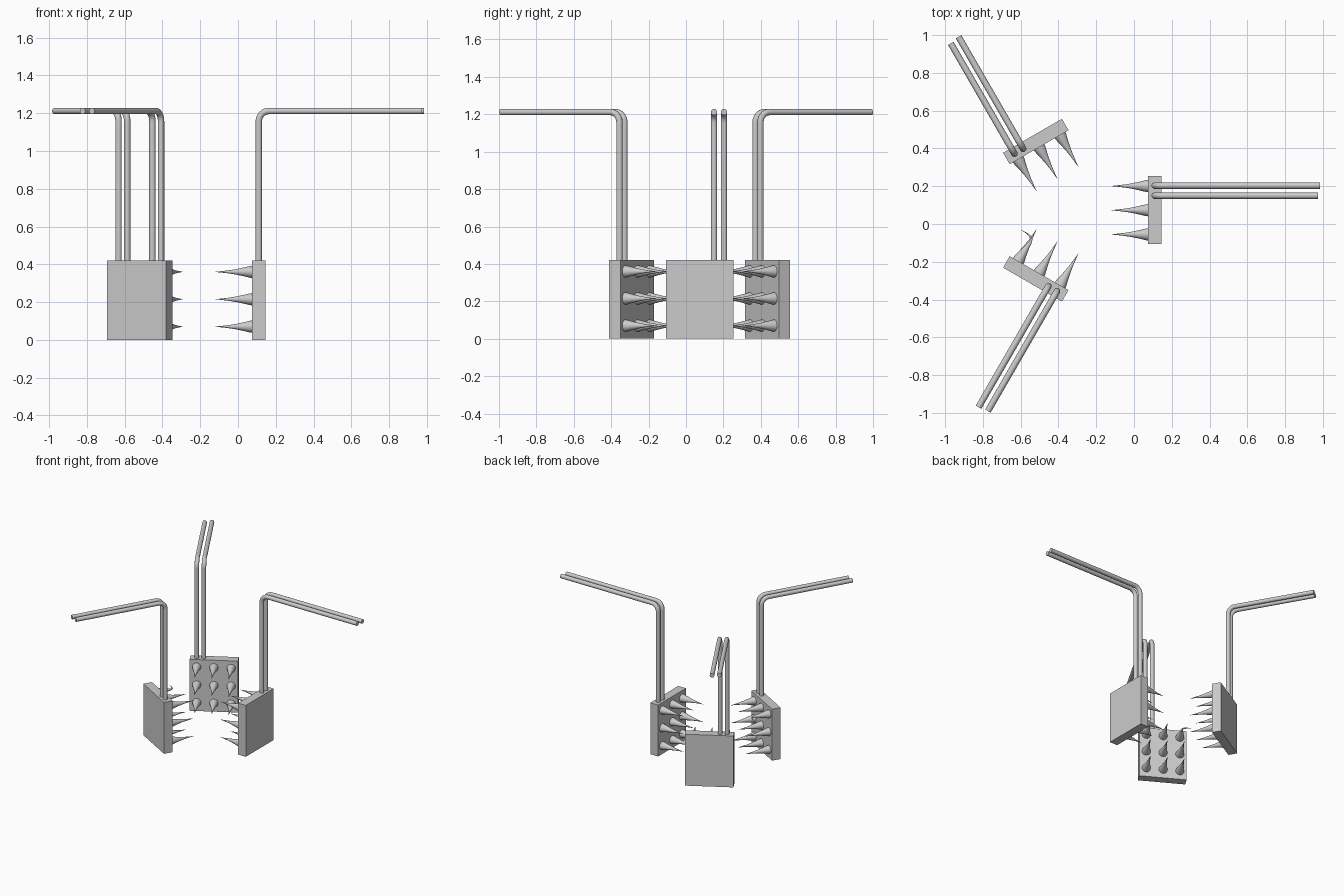
import bpy, bmesh, math
from mathutils import Vector, Matrix

if "Cube" in bpy.data.objects:
    bpy.data.objects.remove(bpy.data.objects["Cube"])

HUB = Vector((-0.31, 0.073, 0))


def finish(bm, name, mat, smooth=True):
    bmesh.ops.recalc_face_normals(bm, faces=bm.faces)
    me = bpy.data.meshes.new(name)
    bm.to_mesh(me)
    bm.free()
    ob = bpy.data.objects.new(name, me)
    bpy.context.collection.objects.link(ob)
    ob.matrix_world = mat
    if smooth:
        bpy.context.view_layer.objects.active = ob
        ob.select_set(True)
        bpy.ops.object.shade_smooth_by_angle(angle=math.radians(40))
        ob.select_set(False)
    return ob


def sweep(bm, pts, radii, side, n=20):
    """Round tube of varying radius along a planar path; side is normal to that plane."""
    pts = [Vector(p) for p in pts]
    rings = []
    for i, (p, r) in enumerate(zip(pts, radii)):
        t = (pts[min(i + 1, len(pts) - 1)] - pts[max(i - 1, 0)]).normalized()
        s = Vector(side)
        u = t.cross(s).normalized()
        rings.append([bm.verts.new(p + r * (math.cos(a) * u + math.sin(a) * s))
                      for a in (2 * math.pi * k / n for k in range(n))])
    for a, b in zip(rings, rings[1:]):
        for k in range(n):
            bm.faces.new((a[k], a[(k + 1) % n], b[(k + 1) % n], b[k]))
    bm.faces.new(rings[0])
    bm.faces.new(rings[-1])


# spike outlines: (distance towards hub, sideways drift, radius)
SPIKE = [(-0.005, 0, 0.033), (0.012, 0, 0.031), (0.045, 0, 0.023), (0.085, 0, 0.0145),
         (0.125, 0, 0.008), (0.165, 0, 0.0035), (0.195, 0, 0.0005)]
HOOK = [(-0.005, 0, 0.033), (0.012, 0, 0.031), (0.045, 0.001, 0.023), (0.085, 0.003, 0.014),
        (0.115, 0.006, 0.009), (0.134, 0.003, 0.0065), (0.145, -0.01, 0.005),
        (0.151, -0.035, 0.003), (0.15, -0.068, 0.0005)]

# three arms around the hub: angle and the reach of each pipe
ARMS = [("right", 0, (0.875, 0.865)), ("back", 120, (0.675, 0.685)), ("front", 240, (0.733, 0.74))]
for label, deg, reach in ARMS:
    mat = Matrix.Translation(HUB) @ Matrix.Rotation(math.radians(deg), 4, 'Z')

    # square plate
    bm = bmesh.new()
    bmesh.ops.create_cube(bm, size=1, matrix=Matrix.Translation((0.42, 0, 0.21))
                          @ Matrix.Diagonal((0.07, 0.36, 0.42, 1)))
    finish(bm, label + "_plate", mat, smooth=False)

    # spikes in a three by three grid, one of them hooked
    bm = bmesh.new()
    for i, y in enumerate((-0.128, 0, 0.128)):
        for j, z in enumerate((0.07, 0.215, 0.36)):
            prof = HOOK if (label == "front" and i == 0 and j == 2) else SPIKE
            sweep(bm, [(0.385 - d, y + s, z) for d, s, _ in prof],
                  [r for _, _, r in prof], (0, 0, 1))
    finish(bm, label + "_spikes", mat)

    # pair of bent pipes
    for k, (y, length) in enumerate(zip((0.13, 0.077), reach)):
        bend, top = 0.055, 1.212
        path = [(0.42, y, 0.41)]
        for s in range(9):
            a = math.pi / 2 * s / 8
            path.append((0.42 + bend * (1 - math.cos(a)), y, top - bend * (1 - math.sin(a))))
        path.append((0.42 + length, y, top))
        # keep ring next to each straight run so the end caps stay square
        path.insert(1, (0.42, y, top - bend - 0.01))
        path.insert(-1, (0.42 + bend + 0.01, y, top))
        bm = bmesh.new()
        sweep(bm, path, [0.017] * len(path), (0, 1, 0))
        finish(bm, f"{label}_pipe_{k + 1}", mat)
